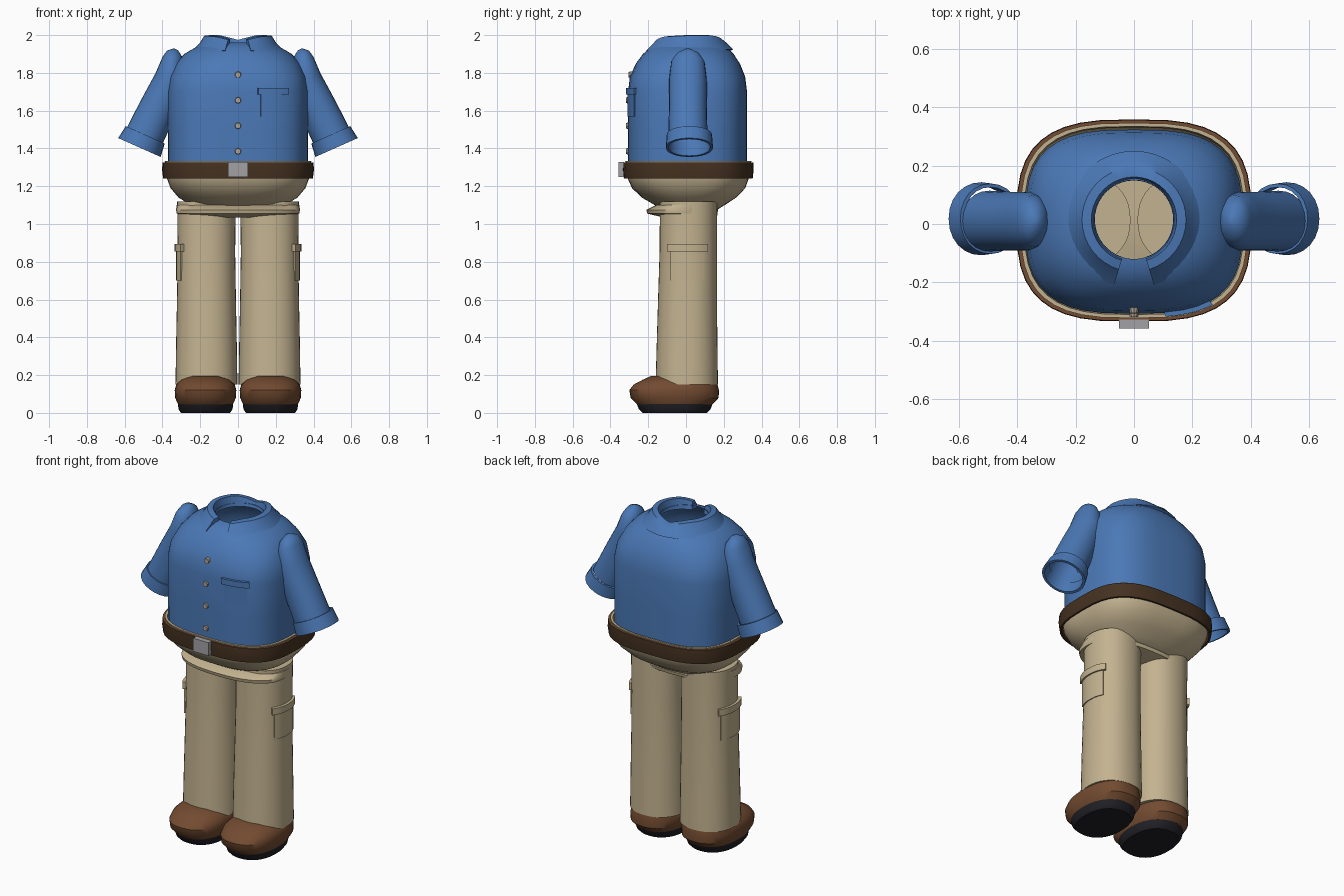
import bpy
import bmesh
from math import sin, cos, pi, radians, copysign
from mathutils import Vector, Matrix

default_cube = bpy.data.objects.get("Cube")
if default_cube:
    bpy.data.objects.remove(default_cube, do_unlink=True)


def material(name, colour):
    mat = bpy.data.materials.new(name)
    mat.use_nodes = True
    mat.diffuse_color = (*colour, 1)
    mat.node_tree.nodes["Principled BSDF"].inputs["Base Color"].default_value = (*colour, 1)
    return mat


BLUE = material("shirt blue", (0.07, 0.19, 0.47))
TAN = material("khaki", (0.55, 0.45, 0.28))
BROWN = material("shoe leather", (0.17, 0.07, 0.03))
DARK = material("belt leather", (0.06, 0.032, 0.015))
SOLE = material("sole rubber", (0.015, 0.015, 0.02))
METAL = material("buckle metal", (0.36, 0.36, 0.38))
BUTTON = material("button", (0.42, 0.37, 0.31))


def arc(centre, rx, ry, n=2, tilt=0, start=0, end=2 * pi, steps=40):
    """Points on a superellipse, tilted about y; a full turn omits the last point."""
    full = end - start > 6.28
    turn = Matrix.Rotation(-tilt, 3, "Y")
    points = []
    for i in range(steps if full else steps + 1):
        a = start + (end - start) * i / steps
        c, s = cos(a), sin(a)
        flat = Vector((copysign(abs(c) ** (2 / n), c) * rx,
                       copysign(abs(s) ** (2 / n), s) * ry, 0))
        points.append(Vector(centre) + turn @ flat)
    return points


def finish(name, bm, mat, side=1, angle=35):
    if side < 0:
        for v in bm.verts:
            v.co.x = -v.co.x
    bmesh.ops.recalc_face_normals(bm, faces=bm.faces)
    mesh = bpy.data.meshes.new(name)
    bm.to_mesh(mesh)
    bm.free()
    mesh.materials.append(mat)
    mesh.shade_smooth()
    mesh.set_sharp_from_angle(angle=radians(angle))
    obj = bpy.data.objects.new(name, mesh)
    bpy.context.collection.objects.link(obj)
    return obj


def loft(name, rows, mat, side=1, ring=True, loop=False, caps="", angle=35):
    """Skin rows of points; loop joins last row to first, caps closes ends."""
    bm = bmesh.new()
    grid = [[bm.verts.new(p) for p in row] for row in rows]
    count = len(grid[0])
    pairs = list(zip(grid, grid[1:])) + ([(grid[-1], grid[0])] if loop else [])
    for a, b in pairs:
        for i in range(count if ring else count - 1):
            j = (i + 1) % count
            bm.faces.new((a[i], a[j], b[j], b[i]))
    if "s" in caps:
        bm.faces.new(grid[0])
    if "e" in caps:
        bm.faces.new(grid[-1])
    if "u" in caps:
        bm.faces.new([row[0] for row in grid])
        bm.faces.new([row[-1] for row in grid])
    return finish(name, bm, mat, side, angle)


def stack(name, levels, mat, x=0, **options):
    """Loft of level rings given as (z, rx, ry, centre y, exponent)."""
    return loft(name, [arc((x, cy, z), rx, ry, n) for z, rx, ry, cy, n in levels], mat, **options)


def patch(name, centre, rx, ry, n, start, end, z0, z1, depth, mat, side=1):
    """Thin curved plate that hugs a superellipse wall."""
    rows = [arc((*centre, z), rx + d, ry + d, n, 0, radians(start), radians(end), 8)
            for z, d in ((z0, -.006), (z0, depth), (z1, depth), (z1, -.006))]
    return loft(name, rows, mat, side, ring=False, loop=True, caps="u")


def box(name, centre, size, mat):
    bm = bmesh.new()
    bmesh.ops.create_cube(bm, size=1)
    for v in bm.verts:
        v.co = Vector(centre) + v.co * Vector(size)
    return finish(name, bm, mat)


# Shirt body, open at neck and hem
stack("shirt_body", [
    (1.28, .37, .315, .008, 3), (1.5, .372, .315, .008, 3), (1.7, .372, .315, .008, 3),
    (1.78, .36, .305, .008, 2.9), (1.85, .328, .275, .01, 2.6), (1.9, .285, .24, .012, 2.4),
    (1.935, .225, .205, .014, 2.2), (1.955, .165, .165, .015, 2),
    (1.96, .135, .135, .015, 2)], BLUE, angle=50)

# Folded collar with a gap at the front
collar = []
for radius, z, lift in ((.134, 1.94, 0), (.146, 1.975, .025), (.178, 1.972, .025),
                        (.205, 1.955, 0), (.235, 1.925, 0), (.215, 1.915, 0)):
    row = arc((0, .015, z), radius, radius, 2, 0, radians(-73), radians(253), 36)
    for p in row:
        p.z += lift * min(1, 1.5 * abs(p.x) / radius) - .008 * max(0, -p.y / radius)
    collar.append(row)
loft("collar", collar, BLUE, ring=False, caps="u", angle=40)

# Shirt pocket and buttons
patch("shirt_pocket", (0, .008), .372, .315, 3, -79.5, -56.5, 1.57, 1.69, .005, BLUE)
patch("shirt_pocket_flap", (0, .008), .372, .315, 3, -81.5, -54, 1.685, 1.72, .012, BLUE)
for i in range(4):
    bm = bmesh.new()
    bmesh.ops.create_cone(bm, cap_ends=True, segments=10, radius1=.018, radius2=.015, depth=.02)
    bmesh.ops.rotate(bm, verts=bm.verts, matrix=Matrix.Rotation(pi / 2, 3, "X"))
    bmesh.ops.translate(bm, verts=bm.verts, vec=(0, -.295 if i == 3 else -.308, 1.385 + .135 * i))
    finish("button", bm, BUTTON)

# Trousers: waistband and rounded seat
stack("trouser_seat", [
    (1.28, .37, .318, .012, 3), (1.333, .375, .322, .012, 3), (1.333, .388, .334, .012, 3),
    (1.24, .376, .32, .012, 3), (1.19, .357, .3, .014, 2.8), (1.14, .315, .25, .016, 2.6),
    (1.1, .25, .185, .02, 2.4), (1.06, .2, .12, .02, 2.2)], TAN, caps="e", angle=50)
stack("trouser_yoke", [
    (1.035, .12, .1, -.02, 2.2), (1.055, .325, .185, -.02, 2.4),
    (1.075, .328, .19, -.02, 2.4), (1.1, .325, .155, -.005, 2.4)], TAN, caps="se")

# Belt with lighter upper edge, and buckle
belt = stack("belt", [
    (1.24, .386, .33, .012, 3), (1.24, .396, .341, .012, 3), (1.285, .402, .346, .012, 3),
    (1.325, .4, .344, .012, 3), (1.325, .386, .332, .012, 3)], DARK, loop=True)
belt.data.materials.append(BROWN)
for face in belt.data.polygons:
    if face.normal.z > .8:
        face.material_index = 1
box("buckle", (0, -.342, 1.288), (.104, .03, .08), METAL)

TILT = radians(24)
for side, label in ((1, "left"), (-1, "right")):
    # Sleeve, rounded over the shoulder and open at the cuff
    sleeve = [(.328, 1.925, .012, .015), (.335, 1.9, .045, .06), (.345, 1.86, .06, .088),
              (.355, 1.76, .09, .1), (.42, 1.62, .1, .1), (.495, 1.465, .104, .104)]
    loft(label + "_sleeve", [arc((x, .01, z), ru, rv, 2.1, TILT, steps=24)
                             for x, z, ru, rv in sleeve], BLUE, side, caps="s", angle=50)
    cuff = [(.491, 1.472, .1, .108), (.491, 1.472, .113, .12), (.522, 1.405, .123, .125),
            (.522, 1.405, .108, .11)]
    loft(label + "_cuff", [arc((x, .018, z), ru, rv, 2.1, TILT, steps=24)
                           for x, z, ru, rv in cuff], BLUE, side, loop=True)

    # Trouser leg with cargo pocket
    stack(label + "_leg", [
        (.15, .164, .165, .004, 2.2), (.4, .16, .16, .006, 2.2), (.6, .156, .156, .008, 2.2),
        (.85, .152, .152, .012, 2.2), (1.12, .155, .152, .014, 2.2)],
        TAN, x=.167, side=side, caps="se")
    patch(label + "_leg_pocket", (.167, .008), .154, .154, 2.2, -32, 32, .7, .87, .006, TAN, side)
    patch(label + "_leg_pocket_flap", (.167, .008), .154, .154, 2.2, -38, 38, .855, .895,
          .015, TAN, side)

    # Shoe and sole
    stack(label + "_shoe", [
        (.045, .145, .2, -.06, 2.3), (.08, .161, .233, -.06, 2.4), (.12, .163, .237, -.063, 2.4),
        (.15, .155, .222, -.055, 2.4), (.175, .13, .175, -.055, 2.3),
        (.195, .09, .13, -.055, 2.2)], BROWN, x=.172, side=side, caps="se")
    stack(label + "_sole", [
        (0, .13, .17, -.06, 2.3), (.02, .143, .19, -.06, 2.3), (.06, .148, .205, -.06, 2.3)],
        SOLE, x=.172, side=side, caps="se")
